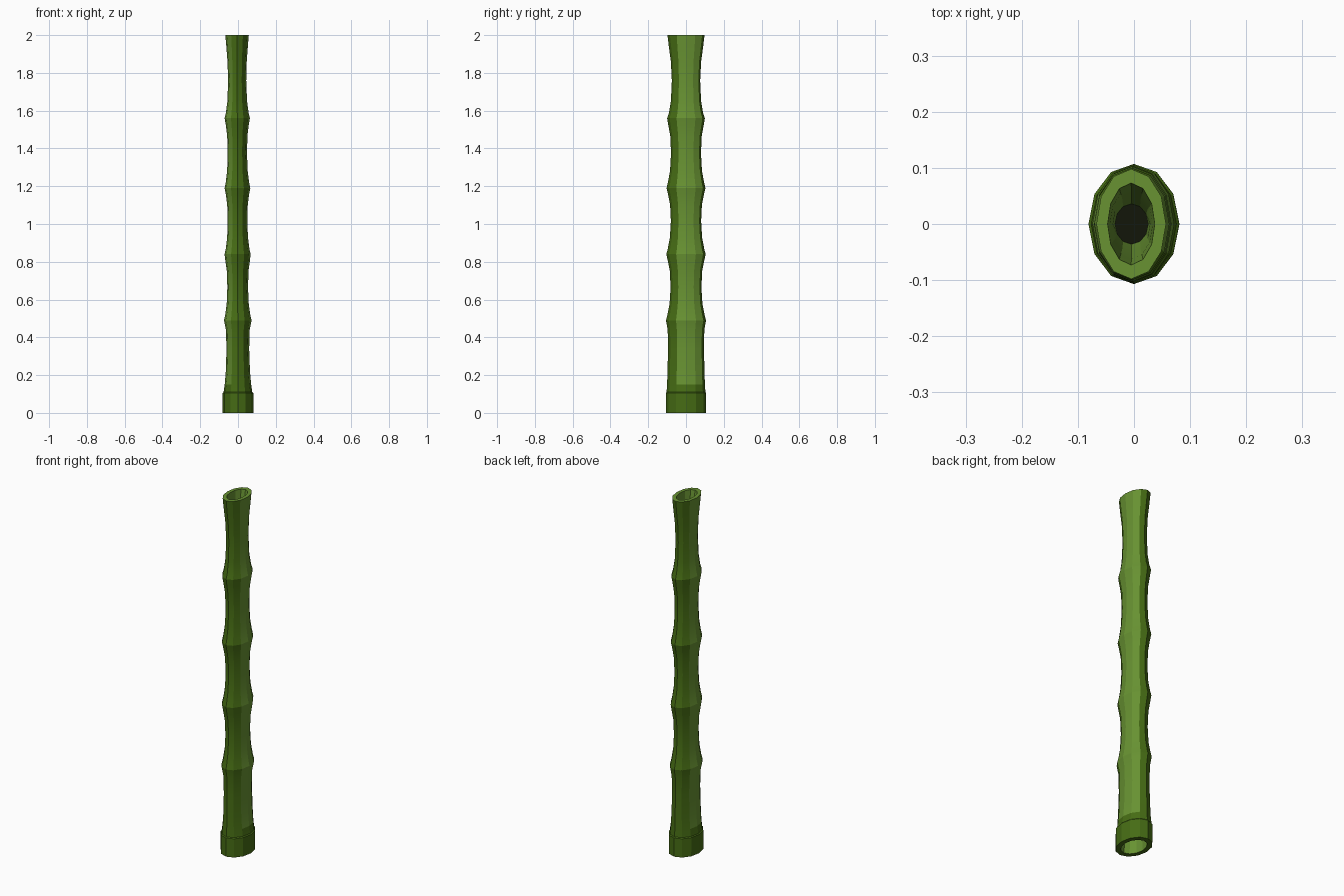
import bpy, bmesh, math

if "Cube" in bpy.data.objects:
    bpy.data.objects.remove(bpy.data.objects["Cube"])

SIDES = 12


def material(name, rgb):
    m = bpy.data.materials.new(name)
    m.diffuse_color = (*rgb, 1)
    m.use_nodes = True
    m.node_tree.nodes["Principled BSDF"].inputs["Base Color"].default_value = m.diffuse_color
    return m


DARK = material("dark green", (0.061, 0.150, 0.007))
LIGHT = material("light green", (0.138, 0.290, 0.032))
BLACK = material("hollow black", (0.006, 0.008, 0.003))


def build(name, rings, mats, rule, cap_last=None):
    """Loft elliptical rings (z, rx, ry); rule(side angle, z) gives a material index."""
    bm = bmesh.new()
    loops = []
    for z, rx, ry in rings:
        cx = -0.0025 * z
        loops.append([bm.verts.new((cx + rx * math.cos(a), ry * math.sin(a), z))
                      for a in (2 * math.pi * i / SIDES for i in range(SIDES))])
    for k in range(len(loops) - 1):
        a, b = loops[k], loops[k + 1]
        z = (rings[k][0] + rings[k + 1][0]) / 2
        for i in range(SIDES):
            j = (i + 1) % SIDES
            f = bm.faces.new((a[i], a[j], b[j], b[i]))
            f.material_index = rule((i + 0.5) * 360 / SIDES, z)
    if cap_last is not None:
        f = bm.faces.new(loops[-1])
        f.material_index = cap_last
    me = bpy.data.meshes.new(name)
    bm.to_mesh(me)
    bm.free()
    for m in mats:
        me.materials.append(m)
    ob = bpy.data.objects.new(name, me)
    bpy.context.collection.objects.link(ob)
    bpy.context.view_layer.objects.active = ob
    ob.select_set(True)
    bpy.ops.object.shade_smooth_by_angle(angle=math.radians(18))
    ob.select_set(False)
    return ob


# Stalk: flared joints with narrow waists between them
nodes = [(0.49, 0.073, 0.106), (0.84, 0.069, 0.104), (1.19, 0.068, 0.103), (1.56, 0.067, 0.100)]
rings = [(0.11, 0.076, 0.103), (0.15, 0.070, 0.100), (0.22, 0.064, 0.098),
         (0.34, 0.060, 0.095), (0.44, 0.063, 0.097)]
for n, (z, rx, ry) in enumerate(nodes):
    rings.append((z, rx, ry))
    if n < 3:
        z2 = nodes[n + 1][0]
        d = z2 - z
        for t, s in ((0.08, 0.91), (0.25, 0.80), (0.5, 0.75), (0.75, 0.79), (0.9, 0.89)):
            rings.append((z + d * t, rx * s, ry * (s + 0.02)))
rings += [(1.59, 0.060, 0.090), (1.65, 0.052, 0.080), (1.76, 0.048, 0.075),
          (1.86, 0.051, 0.080), (1.94, 0.057, 0.091), (2.0, 0.062, 0.098)]


def stalk_rule(angle, z):
    # pale stripes on the two broad sides
    return 1 if z > 0.14 and ((angle + 30) % 180) < 90 else 0


build("bamboo_stalk", rings, (DARK, LIGHT), stalk_rule)

# Cut top: pale rim and hollow running down to a dark floor
build("top_hollow", [(2.0, 0.062, 0.098), (2.0, 0.042, 0.073), (1.92, 0.038, 0.063),
                     (1.80, 0.033, 0.052), (1.70, 0.030, 0.036)],
      (LIGHT, BLACK), lambda a, z: 0, cap_last=1)

# Base collar with a small step at its top
build("base_collar", [(0.0, 0.081, 0.107), (0.105, 0.081, 0.107), (0.112, 0.074, 0.101)],
      (DARK,), lambda a, z: 0)

# Underside: dark rim and pale hollow
under = build("base_hollow", [(0.0, 0.056, 0.078), (0.05, 0.053, 0.073), (0.2, 0.045, 0.065)],
              (LIGHT,), lambda a, z: 0, cap_last=0)
under.data.flip_normals()
rim = build("base_rim", [(0.0, 0.056, 0.078), (0.0, 0.081, 0.107)], (DARK,), lambda a, z: 0)
